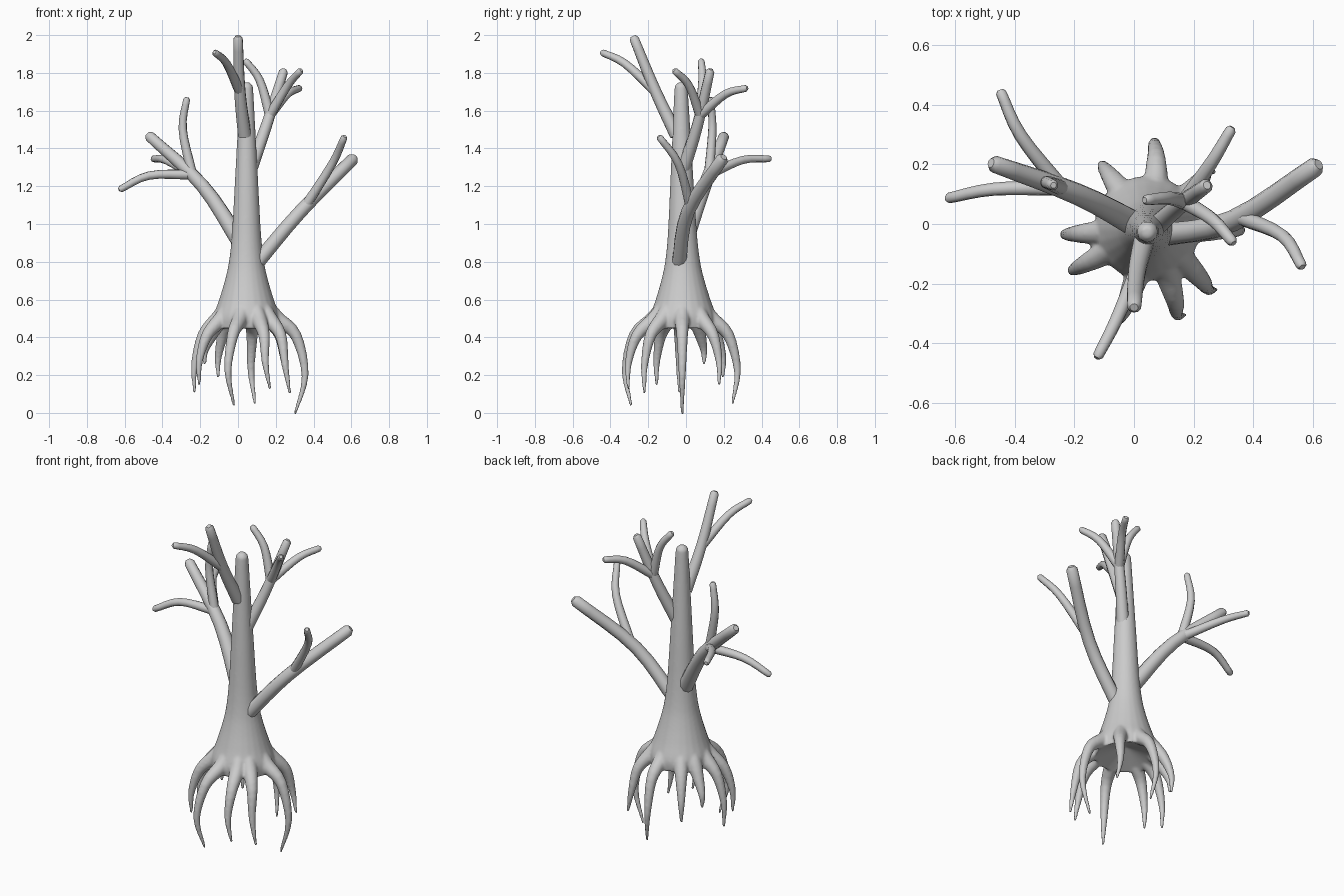
import bpy, bmesh, math
from mathutils import Vector

if "Cube" in bpy.data.objects:
    bpy.data.objects.remove(bpy.data.objects["Cube"])


def smooth_path(pts, radii, steps=4):
    """Catmull-Rom resampling of path points and radii."""
    P = [Vector((*p, r)) for p, r in zip(pts, radii)]
    P = [2 * P[0] - P[1]] + P + [2 * P[-1] - P[-2]]
    out = []
    for i in range(1, len(P) - 2):
        a, b, c, d = P[i - 1:i + 3]
        for k in range(steps):
            t = k / steps
            out.append(0.5 * (2 * b + (c - a) * t + (2 * a - 5 * b + 4 * c - d) * t * t
                              + (3 * b - a - 3 * c + d) * t ** 3))
    out.append(P[-2])
    return [v.to_3d() for v in out], [v.w for v in out]


def tube(bm, pts, radii, sides, steps=4):
    """Tapered tube along a path, with a slightly rounded tip."""
    pts, radii = smooth_path(pts, radii, steps)
    r = radii[-1]
    d = (pts[-1] - pts[-2]).normalized()
    pts.append(pts[-1].copy())
    pts[-2] = pts[-1] - d * min(r * 0.6, (pts[-1] - pts[-3]).length * 0.5)
    radii.append(r * 0.55)
    n = len(pts)
    tangent = [(pts[min(i + 1, n - 1)] - pts[max(i - 1, 0)]).normalized() for i in range(n)]
    u = tangent[0].orthogonal().normalized()
    rings = []
    for i in range(n):
        if i:
            u = tangent[i - 1].rotation_difference(tangent[i]) @ u
        v = tangent[i].cross(u)
        rings.append([bm.verts.new(pts[i] + radii[i] * (u * math.cos(a) + v * math.sin(a)))
                      for a in (2 * math.pi * k / sides for k in range(sides))])
    for a, b in zip(rings, rings[1:]):
        for k in range(sides):
            j = (k + 1) % sides
            bm.faces.new((a[k], a[j], b[j], b[k]))
    base = bm.faces.new(rings[0][::-1])
    bm.faces.new(rings[-1])
    return base


def finish(bm, name):
    bmesh.ops.recalc_face_normals(bm, faces=bm.faces)
    me = bpy.data.meshes.new(name)
    bm.to_mesh(me)
    bm.free()
    ob = bpy.data.objects.new(name, me)
    bpy.context.collection.objects.link(ob)
    bpy.ops.object.select_all(action='DESELECT')
    ob.select_set(True)
    bpy.context.view_layer.objects.active = ob
    bpy.ops.object.shade_smooth_by_angle(angle=math.radians(50))
    return ob


# Trunk: flared profile (height, radius), leaning slightly to the front
bm = bmesh.new()
profile = [(.445, .172), (.51, .175), (.60, .145), (.70, .115), (.80, .093),
           (.95, .077), (1.2, .063), (1.5, .047), (1.75, .034)]
base = tube(bm, [(.045, -.015 * (.7 + z * .6), z) for z, r in profile],
            [r for z, r in profile], 24)
# hollow underside
bmesh.ops.poke(bm, faces=[base])['verts'][0].co.z += 0.07

# Roots: one tip each; they splay out of the flare, then hang down to the tip
centre = Vector((.05, -.02, 0))
up = Vector((0, 0, 1))
root_tips = [(.30, -.02, -.01), (.09, .245, .045), (.17, -.305, .125), (.275, -.22, .10),
             (-.02, -.29, .035), (-.23, -.035, .105), (-.205, -.155, .145),
             (-.105, .195, .185), (.27, .175, .145), (-.175, .095, .255)]
for tip in map(Vector, root_tips):
    flat = Vector((tip.x, tip.y, 0)) - centre
    d, reach = flat.normalized(), flat.length
    reach += .05 * max(0, 1 - tip.z / .1)      # long roots curl back in
    sway = Vector((-.025 if -.1 < tip.x < .29 else 0, 0, 0))
    tube(bm, [centre + d * .09 + up * .59,
              centre + d * .155 + up * .50,
              centre + d * reach * .84 + up * .41 + sway * .5,
              centre + d * reach + up * (tip.z + .40) / 2 + sway, tip],
         [.035, .042, .031, .019, .008], 12)
ob = finish(bm, "trunk_and_roots")
rm = ob.modifiers.new("blend", 'REMESH')
rm.mode = 'VOXEL'
rm.voxel_size = 0.007
rm.use_smooth_shade = True
sm = ob.modifiers.new("soften", 'SMOOTH')
sm.factor = 0.5
sm.iterations = 8


def branch(name, path, r0, r1, twigs):
    """Main branch plus twigs that leave along it and bow over to their tips."""
    bm = bmesh.new()
    tube(bm, path, [r0, (r0 + r1) / 2, r1], 10)
    finish(bm, name + "_branch")
    pts, _ = smooth_path(path, [r0, r0, r1], 10)
    for i, (t, tip) in enumerate(twigs):
        k = int(t * 20)
        start, tip = pts[k], Vector(tip)
        along = (pts[k + 1] - pts[k - 1]).normalized()
        mid = (start + tip) / 2 + along * .13 * (tip - start).length
        bm = bmesh.new()
        tube(bm, [start, mid, tip], [.027, .022, .018], 10)
        finish(bm, f"{name}_twig_{i + 1}")


# Branches: path, radii, then twigs as (position along branch, tip)
branch("right", [(.08, -.04, .77), (.33, .01, 1.065), (.62, .20, 1.355)], .039, .033,
       [(.58, (.565, -.145, 1.465))])
branch("left", [(.02, -.01, .89), (-.19, .10, 1.205), (-.48, .205, 1.475)], .045, .029,
       [(.60, (-.63, .085, 1.18)), (.60, (-.27, .13, 1.67)), (.60, (-.45, .45, 1.345))])
branch("upper", [(.06, -.02, 1.27), (.15, .06, 1.52), (.245, .13, 1.82)], .036, .024,
       [(.6, (.035, .08, 1.87)), (.6, (.33, .325, 1.72)), (.6, (.335, -.065, 1.815))])
branch("front", [(.035, -.05, 1.47), (.01, -.16, 1.70), (.0, -.28, 1.995)], .036, .025,
       [(.53, (-.125, -.45, 1.91))])
